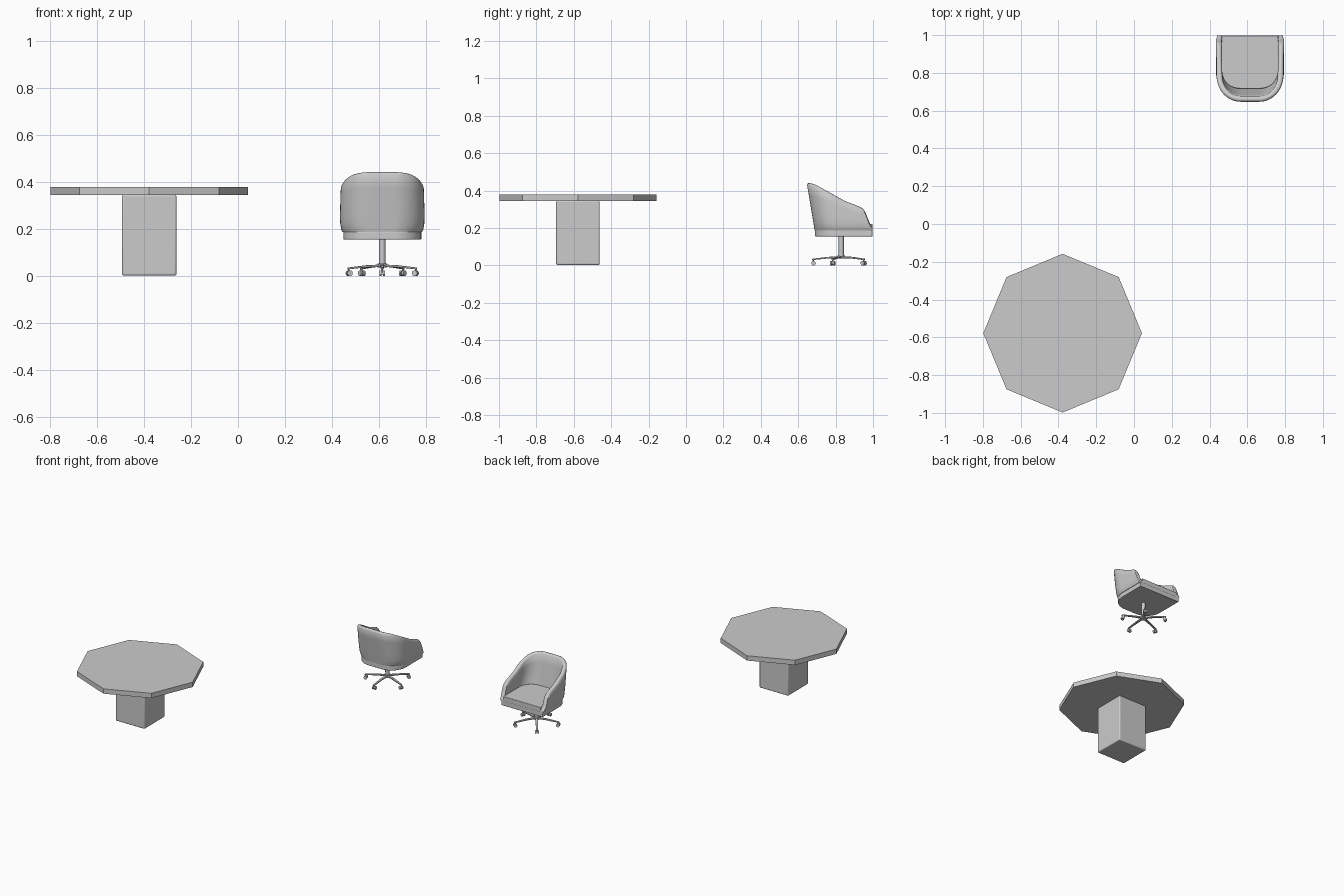
import bpy, bmesh, math
from mathutils import Matrix, Vector

if "Cube" in bpy.data.objects:
    bpy.data.objects.remove(bpy.data.objects["Cube"])

CX, CY = 0.614, 0.83      # chair column axis
FRONT = 0.998             # open front of the chair


def finish(name, bm, bevel=0, seg=3, angle=35):
    bmesh.ops.recalc_face_normals(bm, faces=bm.faces[:])
    me = bpy.data.meshes.new(name)
    bm.to_mesh(me)
    bm.free()
    ob = bpy.data.objects.new(name, me)
    bpy.context.collection.objects.link(ob)
    if bevel:
        m = ob.modifiers.new("bevel", 'BEVEL')
        m.width, m.segments, m.limit_method = bevel, seg, 'ANGLE'
    if angle:
        bpy.ops.object.select_all(action='DESELECT')
        bpy.context.view_layer.objects.active = ob
        ob.select_set(True)
        bpy.ops.object.shade_smooth_by_angle(angle=math.radians(angle))
    return ob


def cylinder(bm, p, q, r, n=20):
    p, q = Vector(p), Vector(q)
    d = q - p
    rot = d.to_track_quat('Z', 'Y').to_matrix().to_4x4()
    bmesh.ops.create_cone(bm, cap_ends=True, segments=n, radius1=r, radius2=r,
                          depth=d.length, matrix=Matrix.Translation((p + q) / 2) @ rot)


def loft(bm, rings):
    vs = [[bm.verts.new(c) for c in ring] for ring in rings]
    n = len(vs[0])
    for a, b in zip(vs, vs[1:]):
        for i in range(n):
            bm.faces.new((a[i], a[(i + 1) % n], b[(i + 1) % n], b[i]))
    bm.faces.new(vs[0])
    bm.faces.new(vs[-1])


def lerp(table, x):
    if x <= table[0][0]:
        return table[0][1]
    for (a, fa), (b, fb) in zip(table, table[1:]):
        if x <= b:
            return fa + (fb - fa) * (x - a) / (b - a)
    return table[-1][1]


# U-shaped plan: straight sides, round back corners, same point count for any size
SIDE = [0, .02, .045, .07, .1, .13, .16, .2, .26, .34, .45, .57, .7, .85]


def u_plan(hw, yb, r):
    yc = yb + r
    half = [(hw, FRONT + (yc - FRONT) * s) for s in SIDE]
    for i in range(13):
        a = math.radians(90 * i / 12)
        half.append((hw - r + r * math.cos(a), yc - r * math.sin(a)))
    half.append(((hw - r) * .5, yb))
    return half + [(0, yb)] + [(-x, y) for x, y in reversed(half)]


# Table
bm = bmesh.new()
bmesh.ops.create_cone(bm, cap_ends=True, segments=8, radius1=.42, radius2=.42, depth=.035,
                      matrix=Matrix.Translation((-.378, -.578, .3625)))
finish("table_top", bm, angle=0)
bm = bmesh.new()
bmesh.ops.create_cube(bm, size=1, matrix=Matrix.Translation((-.378, -.578, .174))
                      @ Matrix.Diagonal((.232, .232, .344, 1)))
finish("table_pedestal", bm, .008)

# Chair shell: wrapped back and arms, height falling towards the front
TOP = [(.643, .443), (.68, .431), (.713, .414), (.782, .377), (.836, .345), (.9, .322),
       (.937, .307), (.955, .285), (.97, .245), (.985, .218), (1, .2)]
WIDTH = [(.185, .168), (.2, .175), (.23, .18), (.3, .179), (.445, .174)]
Z0, TH = .187, .03
ref = u_plan(.178, .645, .125)
rings = []
for i, (_, y_ref) in enumerate(ref):
    zt = lerp(TOP, y_ref)
    e = min(.012, (zt - Z0) * .4)
    zs = zt - e
    section = [(0, Z0 + (zs - Z0) * t) for t in (0, .08, .18, .35, .55, .78, 1)]
    section += [(.2, zt - e * .3), (.5, zt), (.8, zt - e * .3)]
    section += [(1, Z0 + (zs - Z0) * t) for t in (1, .75, .5, .25, 0)]
    ring = []
    for o, z in section:
        off = o * TH
        yb = .688 - .043 * (z - .187) / .256
        x, y = u_plan(lerp(WIDTH, z) - off, yb + off, .125 - off)[i]
        ring.append((CX + x, y, z))
    rings.append(ring)
bm = bmesh.new()
loft(bm, rings)
finish("chair_shell", bm, angle=50)


# Seat base and cushion: filled U plans
def pad(name, hw, yb, r, levels, bevel):
    bm = bmesh.new()
    loft(bm, [[(CX + x, y, z) for x, y in u_plan(hw, yb, r)] for z in levels])
    finish(name, bm, bevel)


pad("seat_base", .166, .69, .115, (.155, .19), .007)
pad("seat_cushion", .15, .717, .095, (.186, .222), .012)

# Column and hub
bm = bmesh.new()
cylinder(bm, (CX, CY, .04), (CX, CY, .157), .0135)
cylinder(bm, (CX, CY, .036), (CX, CY, .053), .02)
finish("chair_column", bm)

# Five legs with twin-wheel casters
for k in range(5):
    spin = Matrix.Translation((CX, CY, 0)) @ Matrix.Rotation(math.radians(-90 + 72 * k), 4, 'Z')
    bm = bmesh.new()
    loft(bm, [[(r, -w, z), (r, w, z), (r, w, z + h), (r, -w, z + h)] for r, w, z, h in
              ((.008, .009, .039, .01), (.07, .008, .037, .009), (.12, .007, .032, .008),
               (.155, .006, .028, .008))])
    bm.transform(spin)
    finish(f"chair_leg_{k + 1}", bm, .002, 2)
    bm = bmesh.new()
    for s in (-1, 1):
        cylinder(bm, (.148, s * .003, .012), (.148, s * .012, .012), .012, 16)
    cylinder(bm, (.148, -.004, .012), (.148, .004, .012), .006, 12)
    cylinder(bm, (.15, 0, .012), (.15, 0, .032), .004, 10)
    bm.transform(spin)
    finish(f"caster_{k + 1}", bm)
